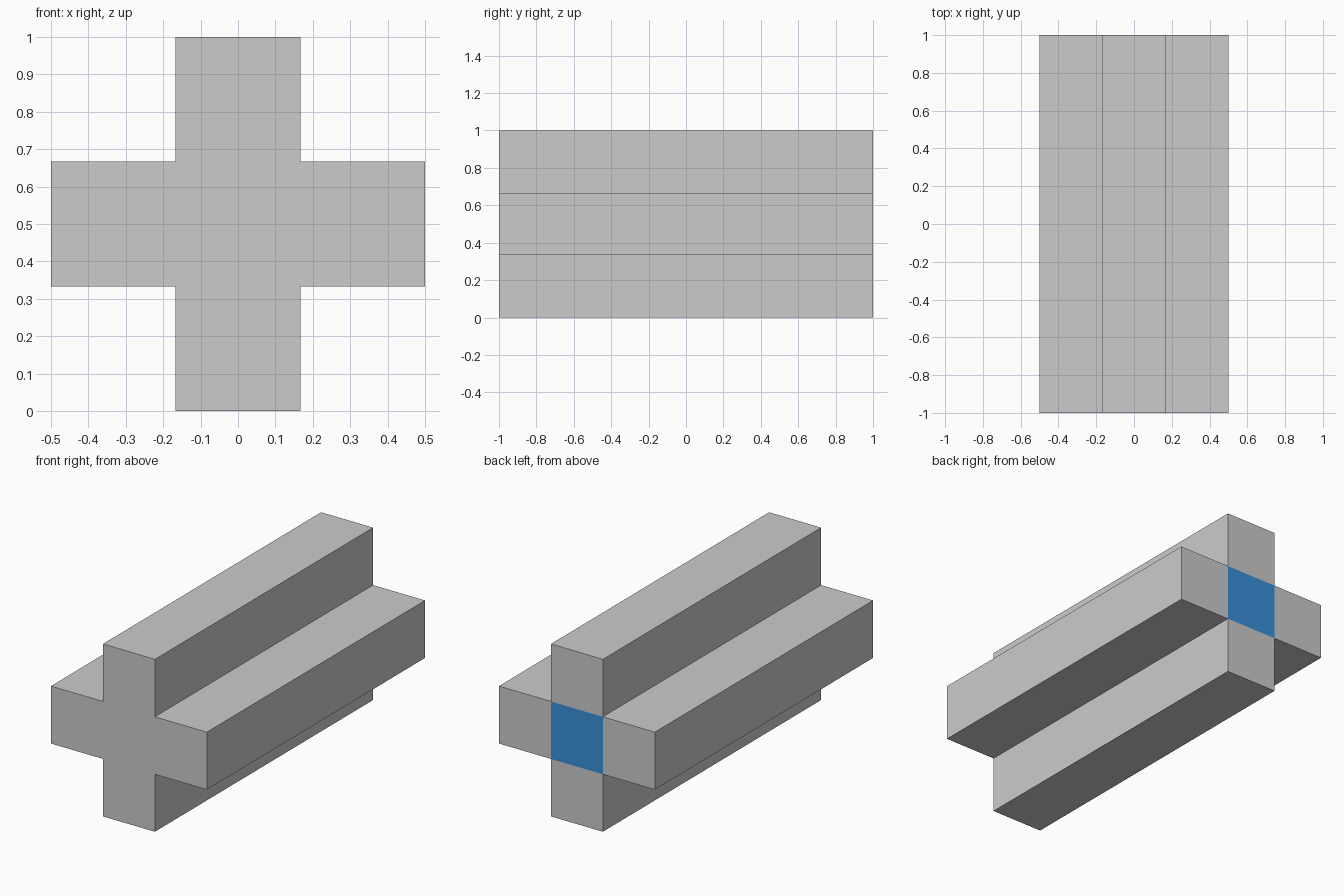
import bpy
import bmesh

if "Cube" in bpy.data.objects:
    bpy.data.objects.remove(bpy.data.objects["Cube"])

HALF_LENGTH = 1.0
XS = [-1 / 2, -1 / 6, 1 / 6, 1 / 2]
ZS = [0, 1 / 3, 2 / 3, 1]
CELLS = [(1, 1), (0, 1), (2, 1), (1, 0), (1, 2)]  # centre, then the four arms

bm = bmesh.new()
verts = {}


def corner(i, k):
    if (i, k) not in verts:
        verts[i, k] = bm.verts.new((XS[i], HALF_LENGTH, ZS[k]))
    return verts[i, k]


# back end: five squares forming a cross, the centre one coloured
for i, k in CELLS:
    face = bm.faces.new([corner(i, k), corner(i, k + 1),
                         corner(i + 1, k + 1), corner(i + 1, k)])
    face.material_index = 1 if (i, k) == (1, 1) else 0

# body: extrude the cross forward, merging the front end into one face
ext = bmesh.ops.extrude_face_region(bm, geom=bm.faces[:], use_keep_orig=True)["geom"]
front_verts = [g for g in ext if isinstance(g, bmesh.types.BMVert)]
front_faces = [g for g in ext if isinstance(g, bmesh.types.BMFace)]
bmesh.ops.translate(bm, verts=front_verts, vec=(0, -2 * HALF_LENGTH, 0))
for f in front_faces:
    f.material_index = 0
bmesh.ops.dissolve_faces(bm, faces=front_faces)
bmesh.ops.recalc_face_normals(bm, faces=bm.faces[:])

mesh = bpy.data.meshes.new("cross_beam")
bm.to_mesh(mesh)
bm.free()

# plain body slot and blue end panel
grey = bpy.data.materials.new("plain")
grey.diffuse_color = (0.8, 0.8, 0.8, 1)
grey.use_nodes = True
grey.node_tree.nodes["Principled BSDF"].inputs["Base Color"].default_value = grey.diffuse_color
blue = bpy.data.materials.new("end_panel_blue")
blue.diffuse_color = (0.04, 0.28, 0.70, 1)
blue.use_nodes = True
blue.node_tree.nodes["Principled BSDF"].inputs["Base Color"].default_value = blue.diffuse_color
mesh.materials.append(grey)
mesh.materials.append(blue)

beam = bpy.data.objects.new("cross_beam", mesh)
bpy.context.collection.objects.link(beam)
